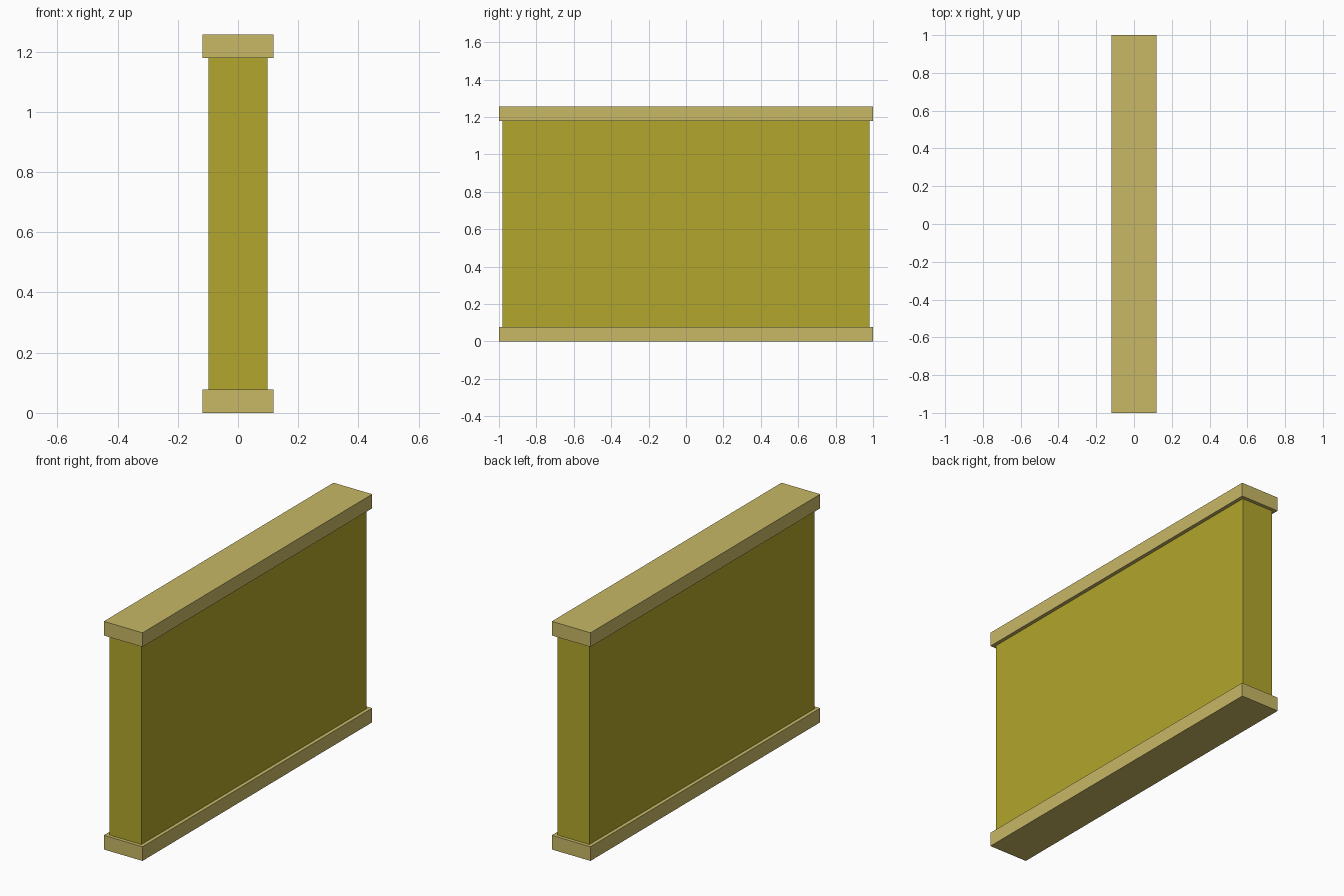
import bpy

if "Cube" in bpy.data.objects:
    bpy.data.objects.remove(bpy.data.objects["Cube"])


def material(name, rgb):
    m = bpy.data.materials.new(name)
    m.diffuse_color = (*rgb, 1.0)
    m.use_nodes = True
    m.node_tree.nodes["Principled BSDF"].inputs["Base Color"].default_value = m.diffuse_color
    return m


def box(name, half_x, half_y, z0, z1, mat):
    bpy.ops.mesh.primitive_cube_add(size=1, location=(0, 0, (z0 + z1) / 2))
    o = bpy.context.object
    o.name = name
    o.scale = (half_x * 2, half_y * 2, z1 - z0)
    bpy.ops.object.transform_apply(location=False, rotation=False, scale=True)
    o.data.materials.append(mat)
    return o


trim = material("pale tan trim", (0.578, 0.479, 0.133))
wall = material("olive yellow wall", (0.445, 0.381, 0.025))

HEIGHT, TRIM = 1.257, 0.078

# Wall slab between two slightly wider rails
box("wall_panel", 0.098, 0.981, TRIM, HEIGHT - TRIM, wall)
box("base_rail", 0.118, 1.0, 0, TRIM, trim)
box("top_rail", 0.118, 1.0, HEIGHT - TRIM, HEIGHT, trim)
